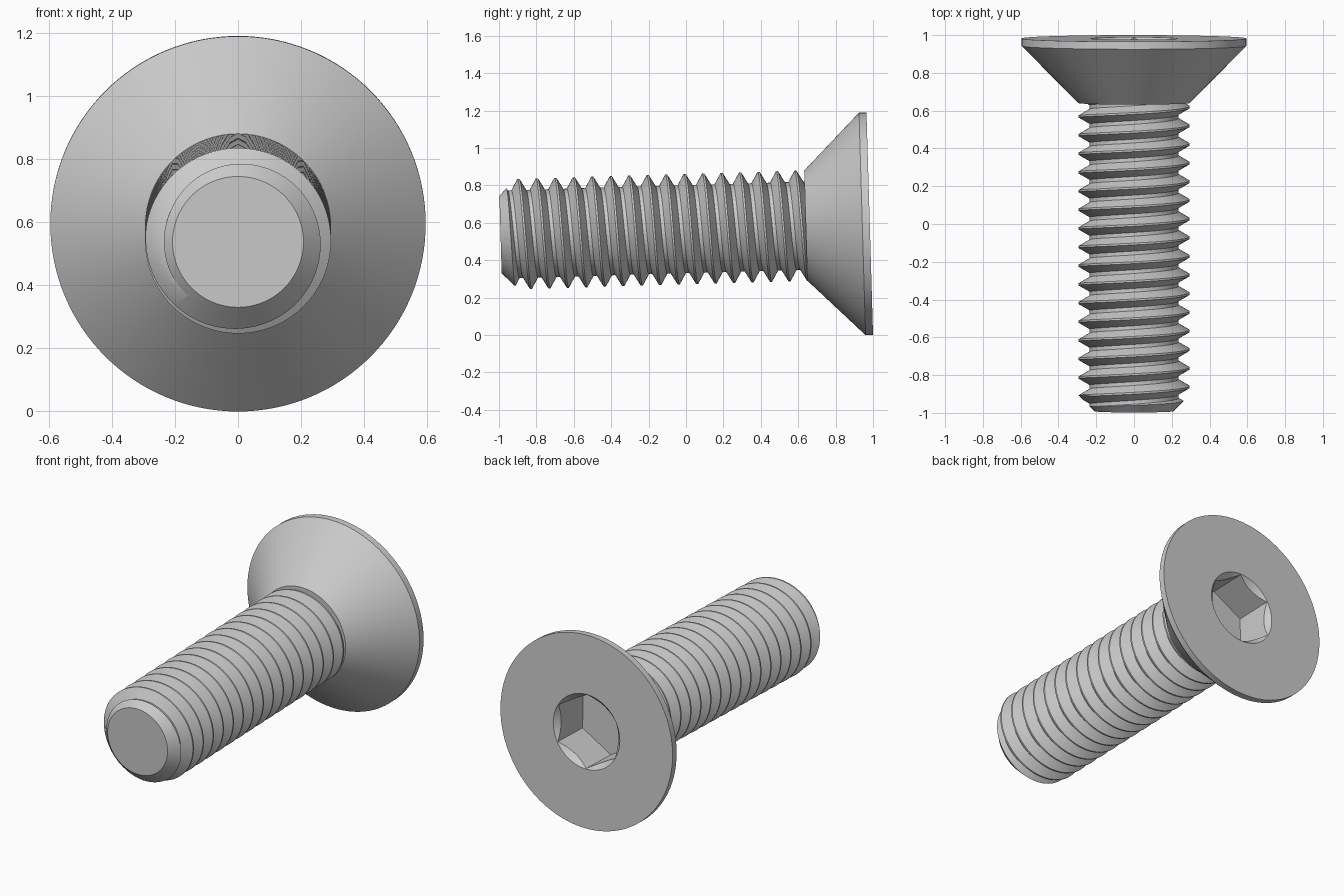
import bpy, bmesh, math
from mathutils import Vector

if "Cube" in bpy.data.objects:
    bpy.data.objects.remove(bpy.data.objects["Cube"])

TILT = math.atan(0.0295)
HEAD_R, MAJOR, MINOR = 0.595, 0.295, 0.235
PITCH, TIP, TIP_R = 0.0988, -1.975, 0.2075
HEX_R, HEX_DEPTH = 0.228, 0.247

steel = bpy.data.materials.new("steel_grey")
steel.use_nodes = True
steel.diffuse_color = (0.6, 0.6, 0.6, 1)
steel.node_tree.nodes["Principled BSDF"].inputs["Base Color"].default_value = (0.6, 0.6, 0.6, 1)


def polar(r, s, a):
    # the screw axis runs along y; the angle starts at the top and turns to +x
    return Vector((r * math.sin(a), s, r * math.cos(a)))


def finish(bm, name):
    bmesh.ops.recalc_face_normals(bm, faces=bm.faces[:])
    mesh = bpy.data.meshes.new(name)
    bm.to_mesh(mesh)
    bm.free()
    obj = bpy.data.objects.new(name, mesh)
    bpy.context.collection.objects.link(obj)
    mesh.materials.append(steel)
    return obj


def lathe(name, profile, n):
    # profile of (radius, position), closed by a flat disc at both ends
    bm = bmesh.new()
    rings = [[bm.verts.new(polar(r, s, math.tau * j / n)) for j in range(n)]
             for r, s in profile]
    for a, b in zip(rings, rings[1:]):
        for j in range(n):
            k = (j + 1) % n
            bm.faces.new((a[j], a[k], b[k], b[j]))
    bm.faces.new(rings[0])
    bm.faces.new(rings[-1])
    return finish(bm, name)


def helix_rod(name, first, last, n):
    # helical sweep of the thread profile, closed by fans to the axis
    teeth = [(-0.05, MAJOR), (0.05, MAJOR), (0.4, MINOR), (0.6, MINOR)]
    step = len(teeth)
    bm = bmesh.new()
    cols = []
    for j in range(n):
        t = j / n
        cols.append([bm.verts.new(polar(r, -0.3885 + PITCH * (turn + u + t), math.tau * t))
                     for turn in range(first, last) for u, r in teeth])
    count = len(cols[0])
    for j in range(n):
        a = cols[j]
        b = cols[j + 1] if j < n - 1 else cols[0][step:]
        for i in range(min(len(a), len(b)) - 1):
            bm.faces.new((a[i], b[i], b[i + 1], a[i + 1]))
    rim = [e for e in bm.edges if e.is_boundary]
    ends = {False: bm.verts.new((0, -0.3885 + PITCH * first, 0)),
            True: bm.verts.new((0, -0.3885 + PITCH * last, 0))}
    for e in rim:
        bm.faces.new((*e.verts, ends[e.verts[0].co.y > -1]))
    return finish(bm, name)


def boolean(obj, cutter, operation):
    mod = obj.modifiers.new("cut", "BOOLEAN")
    mod.operation, mod.solver, mod.object = operation, "EXACT", cutter
    cutter.hide_render = True
    bpy.context.view_layer.objects.active = obj
    bpy.ops.object.modifier_apply(modifier=mod.name)
    bpy.data.objects.remove(cutter)


# Countersunk head with a chamfered hexagonal socket
head = lathe("countersunk_head", [(HEAD_R, 0), (HEAD_R, -0.04), (MAJOR, -0.342)], 128)
boolean(head, lathe("socket_cutter", [(HEX_R, 0.1), (HEX_R, -HEX_DEPTH)], 6), "DIFFERENCE")
boolean(head, lathe("chamfer_cutter", [(HEX_R + 0.02, 0.018), (0.08, -0.15)], 96), "DIFFERENCE")

# Threaded shank, trimmed to a chamfered tip
shank = helix_rod("threaded_shank", -18, 3, 72)
envelope = lathe("tip_cutter", [(TIP_R, TIP), (TIP_R + 0.11, TIP + 0.11),
                                (TIP_R + 0.11, -0.3)], 96)
boolean(shank, envelope, "INTERSECT")

# Shade and set the screw on its rim
for obj in (head, shank):
    obj.location = (0, 0.9825, 0.595)
    obj.rotation_euler.x = TILT
    bpy.ops.object.select_all(action="DESELECT")
    obj.select_set(True)
    bpy.context.view_layer.objects.active = obj
    bpy.ops.object.shade_smooth_by_angle(angle=math.radians(25))
